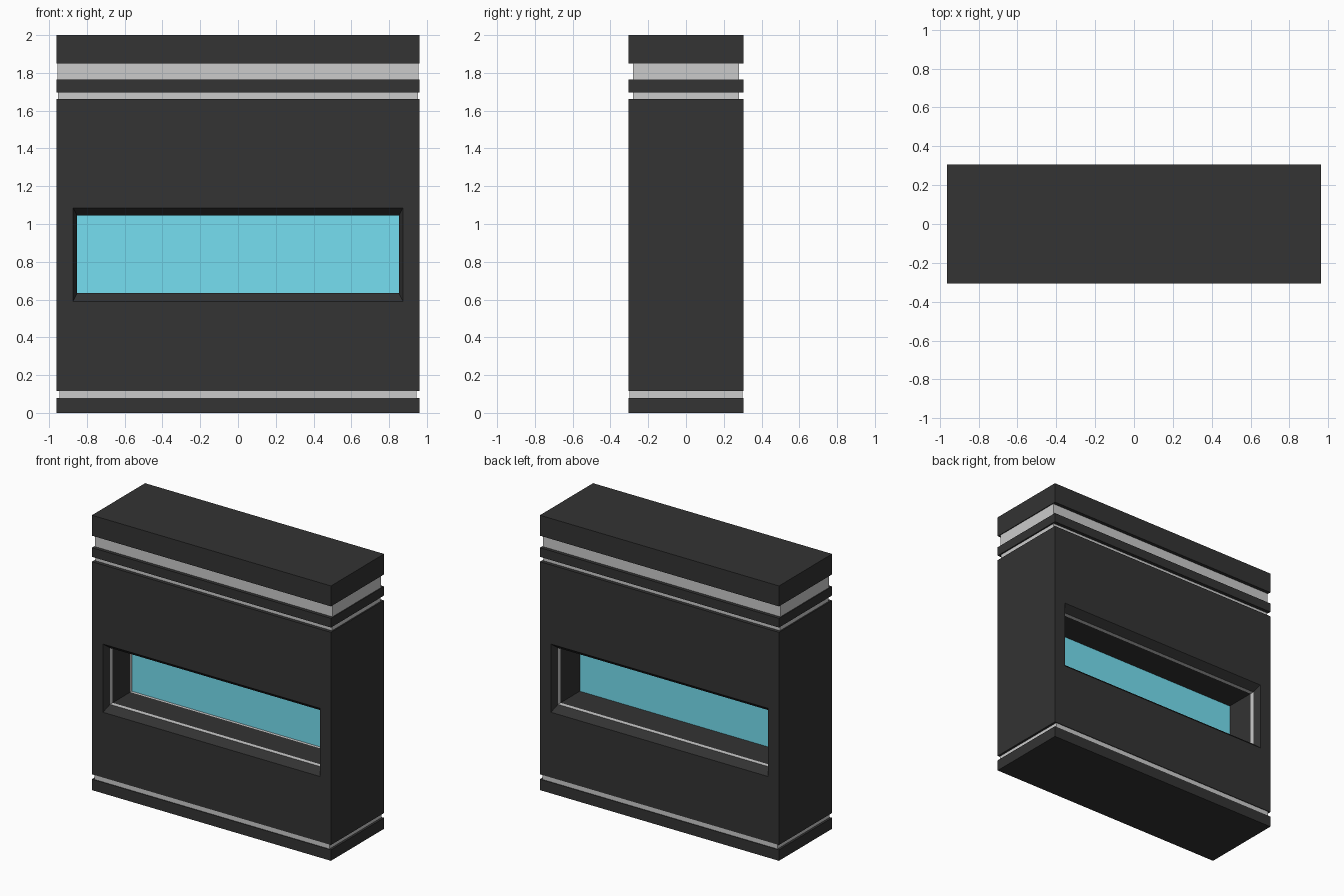
import bpy, bmesh

if "Cube" in bpy.data.objects:
    bpy.data.objects.remove(bpy.data.objects["Cube"])


def material(name, color):
    m = bpy.data.materials.new(name)
    m.diffuse_color = color
    m.use_nodes = True
    m.node_tree.nodes["Principled BSDF"].inputs["Base Color"].default_value = m.diffuse_color
    return m


DARK = material("charcoal", (0.033, 0.033, 0.033, 1))
BLUE = material("blue_glass", (0.18, 0.74, 0.88, 1))


def finish(name, bm, mat):
    bmesh.ops.recalc_face_normals(bm, faces=bm.faces)
    mesh = bpy.data.meshes.new(name)
    bm.to_mesh(mesh)
    bm.free()
    if mat:
        mesh.materials.append(mat)
    ob = bpy.data.objects.new(name, mesh)
    bpy.context.collection.objects.link(ob)
    return ob


def box(name, hx, hy, z0, z1, mat=None):
    bm = bmesh.new()
    bmesh.ops.create_cube(bm, size=1)
    for v in bm.verts:
        v.co = (v.co.x * 2 * hx, v.co.y * 2 * hy, z0 + (v.co.z + 0.5) * (z1 - z0))
    return finish(name, bm, mat)


def frame(name, section, mat=None):
    """Closed loft through rectangular loops, each (half width, z0, z1, y)."""
    bm = bmesh.new()
    loops = [[bm.verts.new(p) for p in ((-w, y, a), (w, y, a), (w, y, b), (-w, y, b))]
             for w, a, b, y in section]
    for i, lo in enumerate(loops):
        nxt = loops[(i + 1) % len(loops)]
        for k in range(4):
            j = (k + 1) % 4
            bm.faces.new((lo[k], lo[j], nxt[j], nxt[k]))
    return finish(name, bm, mat)


W, D = 0.962, 0.305

# Stacked slabs, with recessed grey bands between them
box("plinth", W, D, 0, 0.08, DARK)
box("lower_band", 0.946, 0.3, 0.08, 0.115)
box("upper_narrow_band", 0.952, 0.28, 1.662, 1.697)
box("cornice_strip", W, D, 1.697, 1.764, DARK)
box("upper_wide_band", 0.956, 0.28, 1.764, 1.851)
box("top_slab", W, D, 1.851, 2.0, DARK)

# Main body with a bevelled opening running front to back
outer = (W, 0.115, 1.662)
mouth = (0.873, 0.59, 1.086)
inner = (0.852, 0.634, 1.045)
sleeve = (0.867, 0.619, 1.06)
e = D - 0.05
frame("body", [outer + (-D,), mouth + (-D,), inner + (-e,), sleeve + (-e,),
               sleeve + (e,), inner + (e,), mouth + (D,), outer + (D,)], DARK)

# Opening lining: grey trims at both ends, dark walls, grey glass seal
for name, y0, y1, mat in (("front_trim", -e, -0.225, None),
                          ("front_lining", -0.225, -0.022, DARK),
                          ("glass_seal", -0.022, 0.0, None),
                          ("back_lining", 0.0, 0.225, DARK),
                          ("back_trim", 0.225, e, None)):
    frame(name, [inner + (y0,), inner + (y1,), sleeve + (y1,), sleeve + (y0,)], mat)

# Glass pane across the middle of the opening
box("glass_pane", 0.855, 0.004, 0.631, 1.048, BLUE)
